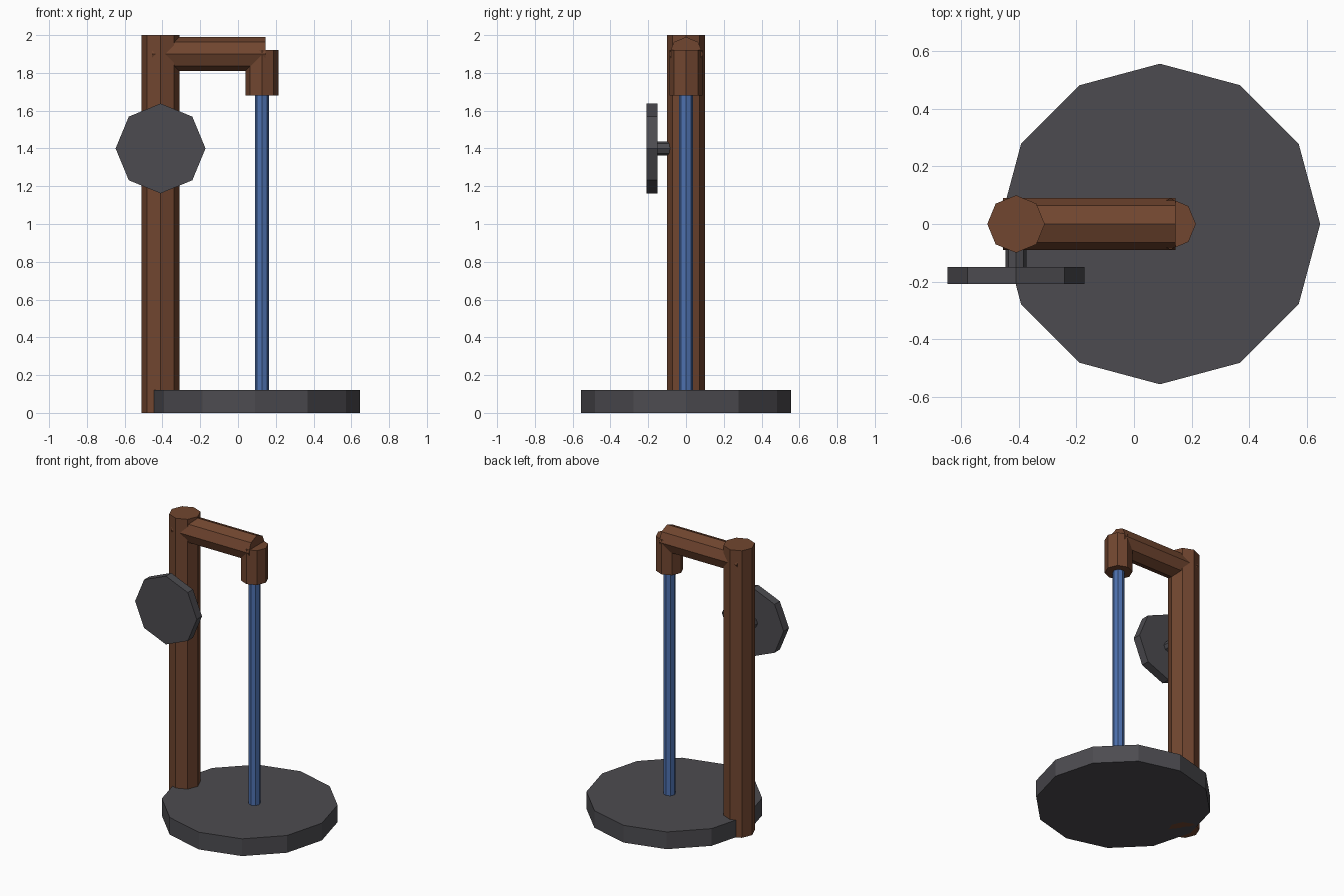
import bpy
from math import radians
from mathutils import Matrix, Vector
import bmesh

cube = bpy.data.objects.get("Cube")
if cube:
    bpy.data.objects.remove(cube)


def material(name, colour):
    mat = bpy.data.materials.new(name)
    mat.use_nodes = True
    mat.diffuse_color = (*colour, 1)
    bsdf = mat.node_tree.nodes["Principled BSDF"]
    bsdf.inputs["Base Color"].default_value = (*colour, 1)
    bsdf.inputs["Roughness"].default_value = 0.8
    return mat


wood = material("brown wood", (0.165, 0.061, 0.029))
iron = material("dark grey iron", (0.073, 0.071, 0.08))
water = material("blue water", (0.075, 0.165, 0.43))


def prism(name, start, end, radius, mat, sides=8):
    """Flat-faced prism from start to end, with a corner on each main axis."""
    start, end = Vector(start), Vector(end)
    axis = end - start
    turn = Vector((0, 0, 1)).rotation_difference(axis.normalized()).to_matrix().to_4x4()
    place = Matrix.Translation((start + end) / 2) @ turn
    bm = bmesh.new()
    bmesh.ops.create_cone(bm, cap_ends=True, segments=sides, radius1=radius,
                          radius2=radius, depth=axis.length, matrix=place)
    mesh = bpy.data.meshes.new(name)
    bm.to_mesh(mesh)
    bm.free()
    mesh.materials.append(mat)
    obj = bpy.data.objects.new(name, mesh)
    bpy.context.collection.objects.link(obj)
    return obj


post_x, spout_x = -0.41, 0.127
wheel_z, arm_z = 1.40, 1.90

# Round base and upright post
prism("base", (0.09, 0, 0), (0.09, 0, 0.12), 0.557, iron, sides=12)
prism("post", (post_x, 0, 0), (post_x, 0, 2), 0.1, wood)

# Overhead arm and downward spout
prism("arm", (-0.455, 0, arm_z), (0.145, 0, arm_z), 0.09, wood)
prism("spout", (spout_x, 0, 1.68), (spout_x, 0, 1.92), 0.088, wood)

# Falling stream
prism("water_stream", (spout_x, 0, 0.1), (spout_x, 0, 1.72), 0.038, water)

# Valve wheel on its axle
prism("valve_axle", (post_x, -0.16, wheel_z), (post_x, 0, wheel_z), 0.037, iron)
prism("valve_wheel", (post_x, -0.208, wheel_z), (post_x, -0.15, wheel_z), 0.238, iron)
